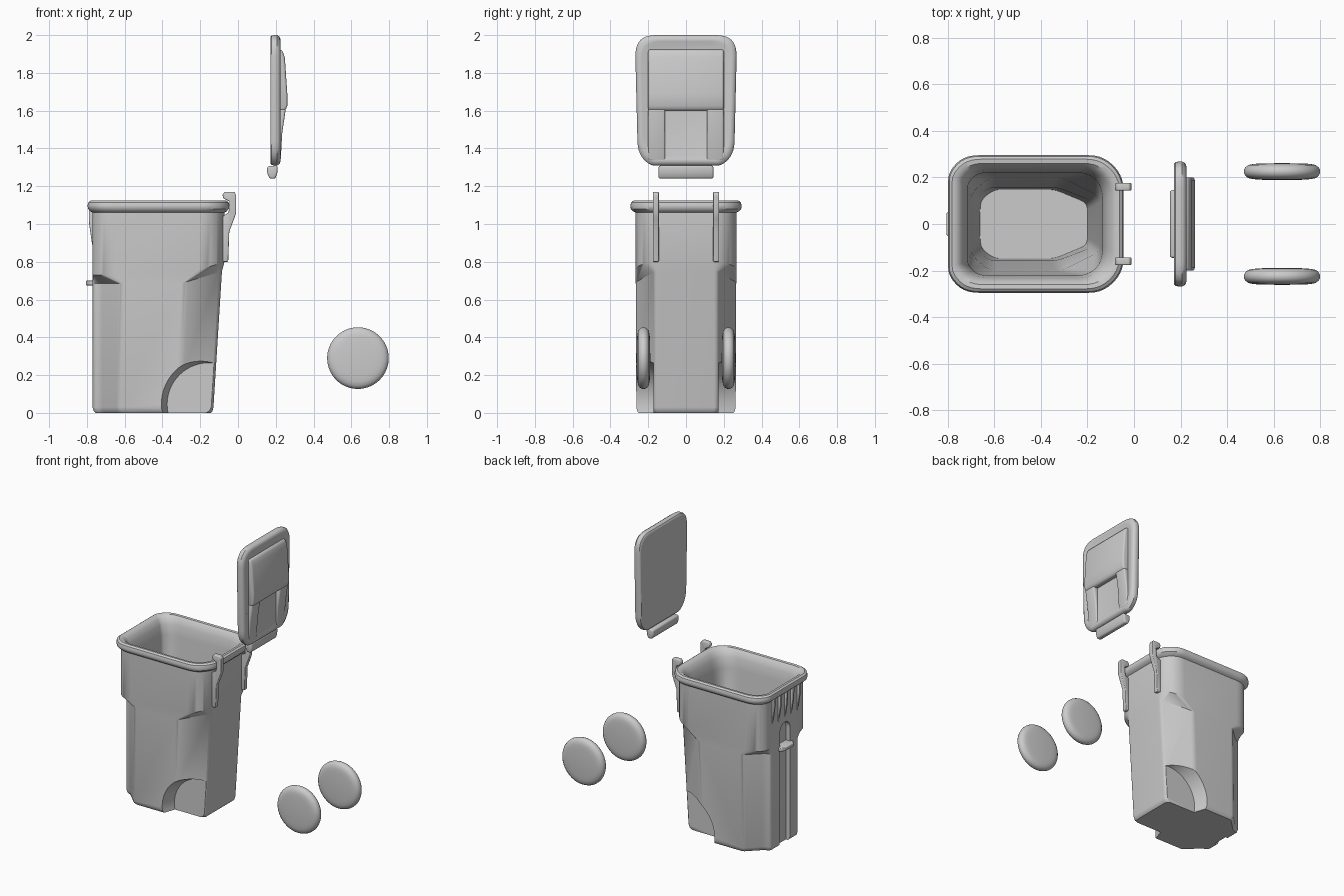
import bpy, bmesh, math
from mathutils import Vector, Matrix

if "Cube" in bpy.data.objects:
    bpy.data.objects.remove(bpy.data.objects["Cube"])


def finish(bm, name, bevel=0, smooth=35):
    bmesh.ops.recalc_face_normals(bm, faces=bm.faces[:])
    me = bpy.data.meshes.new(name)
    bm.to_mesh(me)
    bm.free()
    ob = bpy.data.objects.new(name, me)
    bpy.context.collection.objects.link(ob)
    bpy.ops.object.select_all(action='DESELECT')
    ob.select_set(True)
    bpy.context.view_layer.objects.active = ob
    if bevel:
        m = ob.modifiers.new("bevel", 'BEVEL')
        m.width, m.segments, m.limit_method, m.angle_limit = bevel, 3, 'ANGLE', math.radians(25)
        bpy.ops.object.modifier_apply(modifier=m.name)
    bpy.ops.object.shade_smooth_by_angle(angle=math.radians(smooth))
    return ob


def loft(name, rows, **kw):
    """Skin a list of equal-length closed rings and cap both ends."""
    bm = bmesh.new()
    vs = [[bm.verts.new(p) for p in r] for r in rows]
    n = len(rows[0])
    for a, b in zip(vs, vs[1:]):
        for i in range(n):
            j = (i + 1) % n
            bm.faces.new((a[i], a[j], b[j], b[i]))
    bm.faces.new(vs[0])
    bm.faces.new(vs[-1][::-1])
    return finish(bm, name, **kw)


def prism(name, prof, y0, y1, **kw):
    """Extrude an x-z profile along y."""
    return loft(name, [[(x, y, z) for x, z in prof] for y in (y0, y1)], **kw)


def box(x0, x1, z0, z1):
    return [(x0, z0), (x1, z0), (x1, z1), (x0, z1)]


def rect(ub, uf, w, rb, rf):
    """Half outline of a rounded rectangle, corners written as chamfers."""
    kb, kf = .586 * rb, .586 * rf
    return [(ub, w - kb), (ub - kb, w), (uf + kf, w), (uf, w - kf), (uf, min(.15, w - kf - .03))]


def ring(half, t, n=6):
    """Mirror a half outline and round each corner with a small curve."""
    pts = [Vector(p) for p in half] + [Vector((u, -v)) for u, v in reversed(half)]
    out = []
    for i, c in enumerate(pts):
        a, b = pts[i - 1] - c, pts[(i + 1) % len(pts)] - c
        p = c + a.normalized() * min(t, a.length * .48)
        q = c + b.normalized() * min(t, b.length * .48)
        for k in range(n):
            s = k / (n - 1)
            out.append(p * (1 - s) ** 2 + c * 2 * s * (1 - s) + q * s * s)
    return out


def level(half, z, t=.06, tilt=0, scale=1):
    return [((p.x + .43) * scale - .43, p.y * scale, z + tilt * max(0, p.x + .3)) for p in ring(half, t)]


def cut(target, cutter):
    m = target.modifiers.new("cut", 'BOOLEAN')
    m.operation, m.object, m.solver = 'DIFFERENCE', cutter, 'EXACT'
    bpy.context.view_layer.objects.active = target
    bpy.ops.object.modifier_apply(modifier=m.name)
    bpy.data.objects.remove(cutter)


# Bin body: outside from the floor up, over the rim, and down the inside
low = [(-.13, .165), (-.31, .263), (-.63, .263), (-.73, .165), (-.77, .15)]
mid = [(-.085, .165), (-.28, .266), (-.62, .266), (-.73, .165), (-.77, .15)]
upper = rect(-.072, -.77, .267, .13, .10)
rows = [
    level(low, 0, .018, scale=.95),
    level(low, .008, .018, scale=.98),
    level(low, .03, .018),
    level(mid, .685, .018, tilt=.3),
    level(upper, .73, tilt=.3),
    level(upper, 1.06),
]
for x0, x1, w, z in ((-.06, -.78, .28, 1.067), (-.048, -.793, .292, 1.08), (-.045, -.797, .295, 1.097),
                     (-.05, -.792, .29, 1.115), (-.062, -.78, .278, 1.124), (-.08, -.762, .26, 1.122),
                     (-.10, -.742, .245, 1.105), (-.12, -.725, .232, 1.07), (-.135, -.712, .222, 1.0)):
    rows.append(level(rect(x0, x1, w, .15 - (.295 - w) * .6, .12 - (.295 - w) * .6), z))
rows += [
    level(rect(-.14, -.705, .217, .1, .07), .8),
    level([(-.15, .12), (-.31, .2), (-.62, .2), (-.69, .14), (-.70, .11)], .66, .03),
    level([(-.18, .10), (-.33, .157), (-.62, .157), (-.67, .12), (-.68, .09)], .33, .03),
    level([(-.2, .09), (-.34, .148), (-.6, .148), (-.65, .11), (-.66, .08)], .05, .03),
]
body = loft("bin_body", rows)

# Wheel wells, tapered inward
for s in (-1, 1):
    bm = bmesh.new()
    bmesh.ops.create_cone(bm, cap_ends=True, segments=64, radius1=.22, radius2=.27, depth=.15,
                          matrix=Matrix.Translation((-.155, s * .246, .045)) @
                          Matrix.Rotation(-s * math.pi / 2, 4, 'X'))
    cut(body, finish(bm, "well_cutter"))

# Arched grip channel on the far end
arch = [(.055 * math.cos(math.pi * i / 16), .8 + .055 * math.sin(math.pi * i / 16)) for i in range(17)]
arch = [(.055, -.05)] + arch + [(-.055, -.05)]
cut(body, loft("channel_cutter", [[(x, y, z) for y, z in arch] for x in (-.9, -.738)]))
bpy.ops.object.select_all(action='DESELECT')
body.select_set(True)
bpy.context.view_layer.objects.active = body
bpy.ops.object.shade_smooth_by_angle(angle=math.radians(35))

# Catch bar across the channel
loft("catch_bar", [[(x, y, z) for x, y in ((-.73, -.08), (-.785, -.07), (-.805, -.045),
                                           (-.805, .045), (-.785, .07), (-.73, .08))]
                   for z in (.675, .70)], bevel=.005)

# Ribs under the rim
for i in range(5):
    y = (i - 2) * .07
    prism("rim_rib", [(-.76, 1.075), (-.79, 1.075), (-.788, 1.0), (-.772, .89), (-.76, .88)],
          y - .007, y + .007, bevel=.002)

# Hinge arms
arm = [(-.085, .8), (-.052, .8), (-.046, .96), (-.02, 1.03), (-.01, 1.06), (-.01, 1.155), (-.02, 1.17),
       (-.07, 1.17), (-.082, 1.155), (-.078, 1.135), (-.045, 1.12), (-.05, 1.06), (-.085, 1.04)]
for s in (-1, 1):
    prism("hinge_arm", arm, s * .16 - .016, s * .16 + .016, bevel=.005)

# Lid slab, upright
lid_rows = []
for x, d in ((.171, .022), (.172, .01), (.178, .003), (.19, 0), (.207, 0), (.219, .007),
             (.225, .02), (.225, .032), (.22, .045)):
    lid_rows.append([(x, p.y * (1 - .05 * max(0, min(1, (1.68 - p.x) / .3))), p.x)
                     for p in ring(rect(2 - d, 1.31 + d, .268 - d, .09, .11), .06)])
loft("lid_slab", lid_rows)

# Raised lid panel, and two ridges with a channel between
prism("lid_raised_panel", [(.2, 1.6), (.25, 1.6), (.261, 1.625), (.261, 1.69), (.248, 1.88),
                           (.234, 1.92), (.2, 1.93)], -.2, .2, bevel=.012)
for s in (-1, 1):
    prism("lid_ridge", [(.2, 1.335), (.226, 1.335), (.234, 1.48), (.253, 1.61), (.2, 1.61)],
          *sorted((s * .11, s * .2)), bevel=.01)

# Lid hinge bar
prism("lid_hinge_bar", [(.155, 1.305), (.154, 1.27), (.168, 1.24), (.198, 1.24), (.208, 1.27), (.21, 1.31)],
      -.145, .145, bevel=.01)

# Wheels: rounded discs turned about y
half = [(.0, .036), (.10, .035), (.125, .032), (.145, .028), (.158, .017), (.163, .006)]
prof = half + [(r, -h) for r, h in reversed(half)]
for s in (-1, 1):
    bm = bmesh.new()
    vs = [bm.verts.new((r, h, 0)) for r, h in prof]
    edges = [bm.edges.new(e) for e in zip(vs, vs[1:])]
    bmesh.ops.spin(bm, geom=vs + edges, cent=(0, 0, 0), axis=(0, 1, 0), angle=2 * math.pi, steps=64)
    bmesh.ops.remove_doubles(bm, verts=bm.verts[:], dist=1e-5)
    bmesh.ops.translate(bm, verts=bm.verts[:], vec=(.635, s * .225, .29))
    finish(bm, "wheel", smooth=50)
